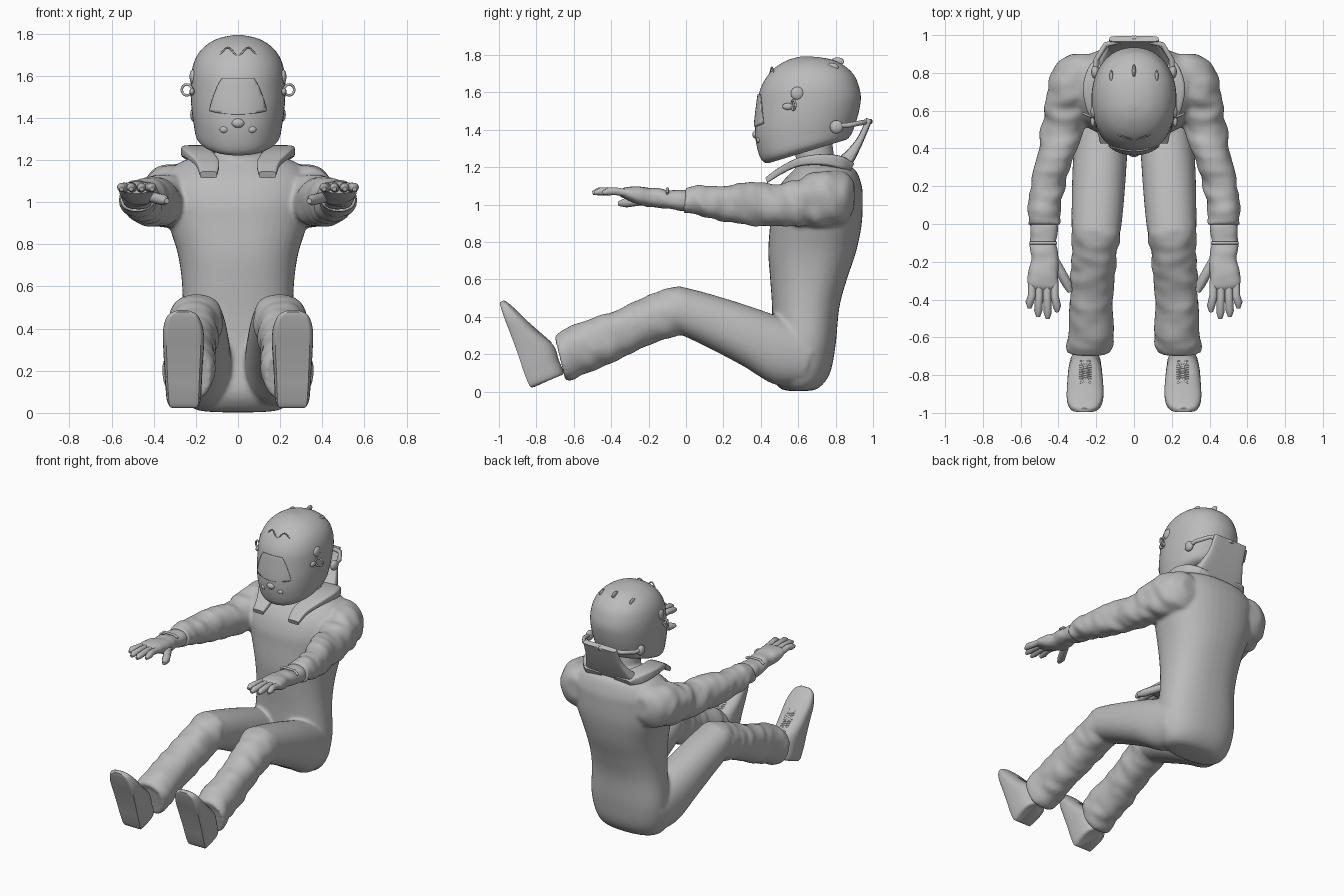
import bpy, bmesh, math
from mathutils import Vector, noise

cube = bpy.data.objects.get("Cube")
if cube:
    bpy.data.objects.remove(cube)

grey = bpy.data.materials.new("plain grey")
grey.use_nodes = True
grey.diffuse_color = (0.5, 0.5, 0.5, 1)
grey.node_tree.nodes["Principled BSDF"].inputs["Base Color"].default_value = (0.5, 0.5, 0.5, 1)
SIDES = (("left", 1), ("right", -1))


def catmull(a, b, c, d, t):
    return [q + 0.5 * t * (r - p + t * (2 * p - 5 * q + 4 * r - s + t * (3 * (q - r) + s - p)))
            for p, q, r, s in zip(a, b, c, d)]


def loft(bm, rows, side=1, power=2, flat=1, wrinkle=0, steps=6, seg=40):
    """Skin smooth cross-sections; a row is first edge (y, z), second edge (y, z), inner x, outer x."""
    smooth = []
    for i in range(len(rows) - 1):
        a, d = rows[max(i - 1, 0)], rows[min(i + 2, len(rows) - 1)]
        smooth += [catmull(a, rows[i], rows[i + 1], d, k / steps) for k in range(steps)]
    smooth.append(rows[-1])
    rings, verts = [], []
    for y1, z1, y2, z2, xa, xb in smooth:
        ring = []
        for k in range(seg):
            ang = math.tau * k / seg
            u, v = (math.copysign(abs(w) ** (2 / power), w) for w in (math.cos(ang), math.sin(ang)))
            v = max(v, -flat) / flat if v < 0 else v
            p = Vector(((xa + xb) / 2 + u * (xb - xa) / 2,
                        (y1 + y2) / 2 + v * (y1 - y2) / 2, (z1 + z2) / 2 + v * (z1 - z2) / 2))
            if wrinkle:
                mid = Vector(((xa + xb) / 2, (y1 + y2) / 2, (z1 + z2) / 2))
                fold = noise.noise(Vector((p.x * 7, p.y * 17 + p.z * 6, p.z * 9)))
                p += (p - mid).normalized() * wrinkle * fold
            p.x *= side
            ring.append(bm.verts.new(p))
        rings.append(ring)
        verts += ring
    faces = [bm.faces.new((r[k], r[(k + 1) % seg], q[(k + 1) % seg], q[k]))
             for r, q in zip(rings, rings[1:]) for k in range(seg)]
    faces += [bm.faces.new(rings[0][::-1]), bm.faces.new(rings[-1])]
    bmesh.ops.recalc_face_normals(bm, faces=faces)


def finish(name, bm, angle=50):
    mesh = bpy.data.meshes.new(name)
    bm.to_mesh(mesh)
    bm.free()
    obj = bpy.data.objects.new(name, mesh)
    bpy.context.collection.objects.link(obj)
    mesh.materials.append(grey)
    bpy.ops.object.select_all(action="DESELECT")
    obj.select_set(True)
    bpy.context.view_layer.objects.active = obj
    bpy.ops.object.shade_smooth_by_angle(angle=math.radians(angle))
    return obj


def part(name, rows, **options):
    bm = bmesh.new()
    loft(bm, rows, **options)
    return finish(name, bm)


def tube(name, paths, radius, side=1, taper=1, cyclic=False):
    """Round cords along paths, narrowing at the last point."""
    curve = bpy.data.curves.new(name, "CURVE")
    curve.dimensions = "3D"
    curve.bevel_depth, curve.bevel_resolution = radius, 3
    curve.use_fill_caps = True
    for path in paths:
        spline = curve.splines.new("POLY")
        spline.points.add(len(path) - 1)
        spline.use_cyclic_u = cyclic
        for point, (x, y, z) in zip(spline.points, path):
            point.co = (x * side, y, z, 1)
        spline.points[-1].radius = taper
    curve.materials.append(grey)
    obj = bpy.data.objects.new(name, curve)
    bpy.context.collection.objects.link(obj)


def ball(name, centre, size):
    bm = bmesh.new()
    bmesh.ops.create_uvsphere(bm, u_segments=20, v_segments=12, radius=1)
    bmesh.ops.scale(bm, vec=size, verts=bm.verts)
    bmesh.ops.translate(bm, vec=centre, verts=bm.verts)
    return finish(name, bm)


# Race suit: torso, neck, arms and legs fused into one skin
torso = [(yf, zf, yb, zb, -w, w) for yf, zf, yb, zb, w in (
    (.56, .003, .64, .003, .1), (.5, .02, .71, .02, .21), (.45, .1, .77, .1, .26),
    (.46, .25, .8, .25, .28), (.46, .45, .82, .45, .265), (.45, .6, .86, .6, .265),
    (.44, .75, .91, .75, .285), (.45, .9, .94, .9, .33), (.46, 1, .945, 1.03, .35),
    (.5, 1.1, .94, 1.1, .35), (.57, 1.18, .91, 1.18, .29), (.62, 1.22, .86, 1.21, .2),
    (.66, 1.24, .82, 1.23, .1))]
neck = [(.6, 1.1, .85, 1.1, -.12, .12), (.59, 1.22, .8, 1.22, -.1, .1), (.57, 1.36, .78, 1.36, -.1, .1)]
arm = [(.9, 1.12, .9, .98, .2, .33), (.84, 1.17, .85, .9, .16, .41), (.72, 1.18, .74, .88, .2, .455),
       (.6, 1.14, .62, .88, .24, .47), (.48, 1.11, .5, .88, .27, .49), (.35, 1.12, .35, .89, .32, .515),
       (.2, 1.1, .2, .91, .365, .55), (.08, 1.1, .08, .94, .39, .56), (0, 1.09, -.01, .95, .395, .565),
       (0, 1.06, 0, .97, .43, .53)]
leg = [(.7, .32, .62, .03, .03, .28), (.5, .4, .47, .04, .03, .31), (.3, .47, .3, .14, .04, .325),
       (.1, .53, .1, .245, .055, .33), (-.04, .565, -.04, .31, .07, .33)]
shin = [(.03, .54, .02, .3, .08, .325), (-.06, .565, -.05, .3, .075, .33), (-.16, .53, -.14, .27, .09, .33),
        (-.3, .47, -.3, .2, .1, .335), (-.45, .41, -.46, .13, .115, .345), (-.6, .36, -.58, .08, .11, .35),
        (-.7, .3, -.64, .06, .12, .355), (-.69, .27, -.65, .09, .15, .33)]
bm = bmesh.new()
loft(bm, torso, power=2.3)
loft(bm, neck)
for _, s in SIDES:
    loft(bm, arm, side=s, power=2.2, wrinkle=.017)
    loft(bm, leg, side=s, power=2.2)
    loft(bm, shin, side=s, power=2.2, wrinkle=.014)
suit = finish("race_suit", bm, 180)
remesh = suit.modifiers.new("fuse", "REMESH")
remesh.mode, remesh.voxel_size, remesh.use_smooth_shade = "VOXEL", .011, True
soften = suit.modifiers.new("soften", "SMOOTH")
soften.factor, soften.iterations = .5, 8

# Shoes, gloves and fingers
shoe = [(-.68, .085, -.81, .025, .22, .3), (-.655, .1, -.835, .03, .18, .335), (-.68, .17, -.865, .1, .172, .345),
        (-.71, .25, -.895, .19, .168, .35), (-.8, .33, -.935, .3, .162, .355), (-.88, .41, -.968, .385, .165, .355),
        (-.945, .47, -.99, .45, .19, .335), (-.975, .488, -.996, .478, .23, .295)]
glove = [(.04, 1.07, .04, .97, .42, .54), (-.02, 1.08, -.02, .965, .405, .55), (-.1, 1.08, -.1, .98, .41, .55),
         (-.17, 1.09, -.17, .985, .4, .545), (-.25, 1.1, -.25, 1, .4, .56), (-.32, 1.095, -.32, 1.03, .4, .56),
         (-.35, 1.08, -.35, 1.04, .42, .54)]
for label, s in SIDES:
    part(label + "_shoe", shoe, side=s, power=2.4, flat=.6)
    laces = [(.23 + .055 * (i % 2), -.725 - .012 * i, .262 + .0105 * i) for i in range(11)]
    tube(label + "_laces", [laces, [(.515 - x, y, z) for x, y, z in laces]], .006, s)
    part(label + "_glove", glove, side=s, power=2.4, wrinkle=.008)
    fingers = [[(x + .01 * (.48 - x), -.3, 1.06), (x, -.38, 1.072), (tip, end + .03, 1.07), (tip, end, 1.062)]
               for x, tip, end in ((.42, .408, -.465), (.46, .457, -.5), (.502, .507, -.49), (.54, .553, -.445))]
    tube(label + "_fingers", fingers, .0215, s, .5)
    tube(label + "_thumb", [[(.43, -.18, 1.03), (.39, -.25, 1.02), (.352, -.32, 1.01), (.338, -.36, 1.005)]],
         .026, s, .5)
    tube(label + "_wrist_strap", [[(.41, -.1, 1.07), (.44, -.1, 1.085), (.52, -.1, 1.085), (.55, -.1, 1.06)]], .008, s)

# Helmet shell
shell = [(yf, zf, yb, zb, -w, w) for yf, zf, yb, zb, w in (
    (.5, 1.25, .8, 1.34, .11), (.44, 1.222, .85, 1.345, .15), (.4, 1.245, .88, 1.37, .195),
    (.375, 1.33, .905, 1.43, .212), (.37, 1.42, .925, 1.5, .222), (.38, 1.52, .935, 1.57, .225),
    (.395, 1.61, .925, 1.63, .22), (.43, 1.68, .9, 1.69, .2), (.48, 1.735, .85, 1.74, .16),
    (.55, 1.775, .78, 1.775, .1), (.62, 1.793, .7, 1.79, .03))]
part("helmet", shell, power=2.15, seg=64)

# Visor: a trimmed, thickened copy of the shell
bm = bmesh.new()
loft(bm, shell, power=2.15, seg=64)
for point, normal in (((0, .38, 1.59), (0, .08, 1)), ((0, .38, 1.42), (0, .35, -1)), ((0, .56, 0), (0, 1, .1))):
    bmesh.ops.bisect_plane(bm, geom=bm.verts[:] + bm.edges[:] + bm.faces[:], dist=1e-5,
                           plane_co=point, plane_no=normal, clear_outer=True)
visor = finish("visor", bm)
rim = visor.modifiers.new("thickness", "SOLIDIFY")
rim.thickness, rim.offset = .007, 1

# Helmet fittings
ball("chin_vent", (0, .373, 1.375), (.03, .018, .022))
tube("brow_trim", [[(.1 * k / 8, .445 + .03 * abs(k / 8), 1.715 - .02 * math.cos(k * .8)) for k in range(-8, 9)]], .004)
for x, y, z in ((0, .81, 1.765), (.12, .78, 1.735), (-.12, .78, 1.735)):
    ball("crown_fin", (x, y, z), (.01, .035, .022))
for label, s in SIDES:
    ball(label + "_visor_pivot", (s * .214, .595, 1.595), (.016, .035, .035))
    ball(label + "_visor_latch", (s * .218, .545, 1.525), (.012, .03, .018))
    ball(label + "_chin_duct", (s * .065, .388, 1.345), (.022, .012, .016))
    ring = [(.243 + .024 * math.cos(a), .575 + .01 * math.cos(a), 1.533 + .026 * math.sin(a))
            for a in (math.tau * k / 16 for k in range(16))]
    tube(label + "_visor_tab", [ring], .006, s, cyclic=True)

# Neck restraint: shoulder yokes, raised back and tethers
yoke = [(.425, 1.145, .435, 1.115, .1, .18), (.5, 1.2, .515, 1.165, .09, .2), (.6, 1.25, .61, 1.205, .12, .25),
        (.72, 1.27, .73, 1.21, .14, .27), (.83, 1.26, .83, 1.19, .1, .24), (.9, 1.22, .88, 1.18, .05, .18)]
back = [(.8, 1.24, .87, 1.18, -.2, .2), (.86, 1.29, .91, 1.255, -.17, .17), (.92, 1.365, .95, 1.34, -.14, .14),
        (.965, 1.465, .995, 1.45, -.13, .13)]
part("restraint_back", back, power=5)
for label, s in SIDES:
    part(label + "_restraint_yoke", yoke, side=s, power=5)
    tube(label + "_tether", [[(.205, .8, 1.42), (.2, .87, 1.425), (.15, .95, 1.44), (0, .985, 1.445)]], .014, s)
    ball(label + "_tether_clip", (s * .205, .805, 1.415), (.022, .036, .036))
